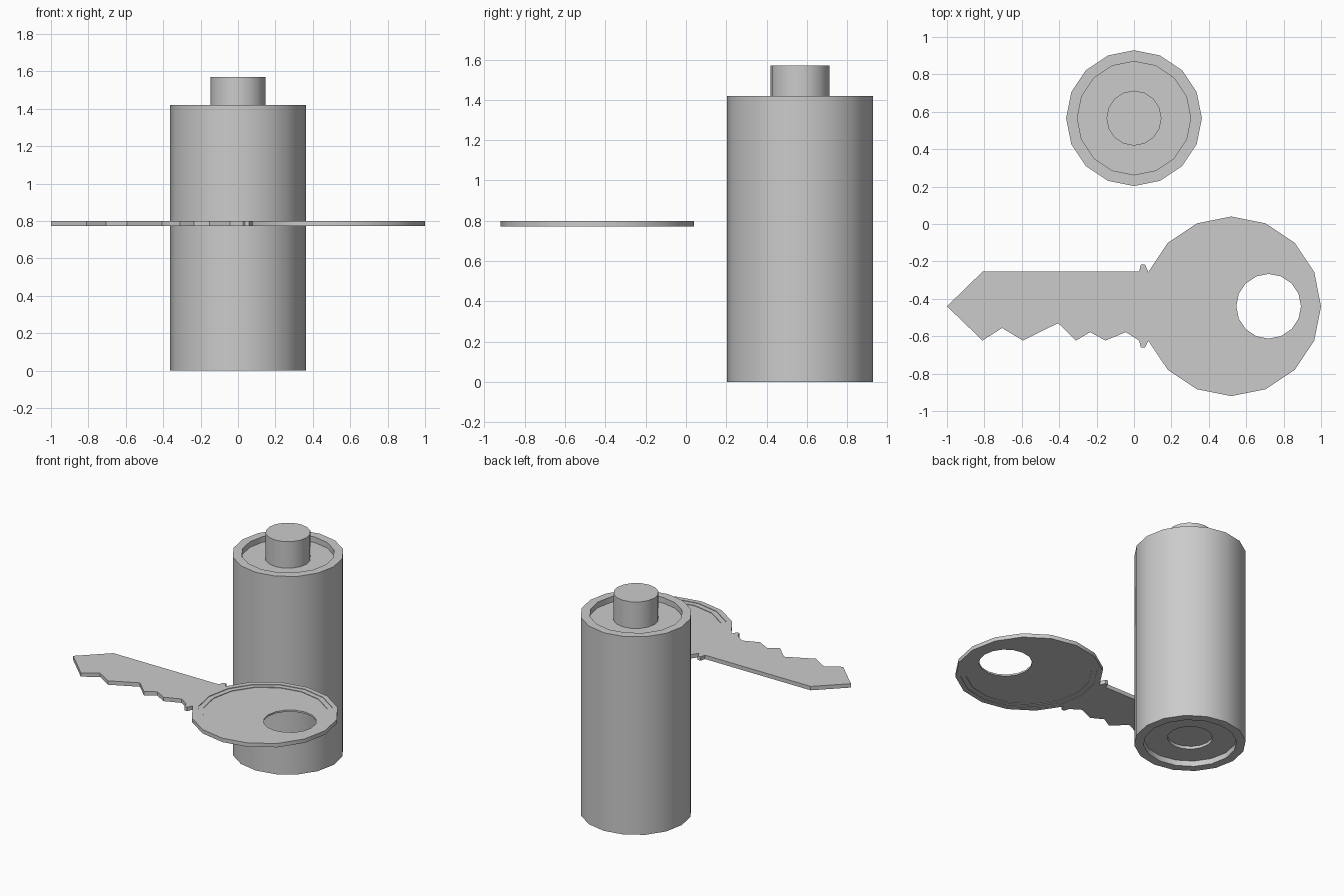
import bpy, bmesh
from math import sin, cos, pi, radians

if "Cube" in bpy.data.objects:
    bpy.data.objects.remove(bpy.data.objects["Cube"])

SIDES = 16


def circle(bm, cx, cy, r, z):
    return [bm.verts.new((cx + r * cos(2 * pi * i / SIDES),
                          cy + r * sin(2 * pi * i / SIDES), z)) for i in range(SIDES)]


def bridge(bm, a, b, skip=()):
    for i in range(SIDES):
        if i not in skip:
            j = (i + 1) % SIDES
            bm.faces.new((a[i], a[j], b[j], b[i]))


def finish(bm, name):
    bmesh.ops.remove_doubles(bm, verts=bm.verts[:], dist=1e-4)
    bmesh.ops.recalc_face_normals(bm, faces=bm.faces[:])
    mesh = bpy.data.meshes.new(name)
    bm.to_mesh(mesh)
    bm.free()
    ob = bpy.data.objects.new(name, mesh)
    bpy.context.collection.objects.link(ob)
    bpy.ops.object.select_all(action='DESELECT')
    ob.select_set(True)
    bpy.context.view_layer.objects.active = ob
    bpy.ops.object.shade_smooth_by_angle(angle=radians(30))
    return ob


# Battery: turned profile (radius, z) from terminal button down to base contact
bm = bmesh.new()
profile = [(0.147, 1.57), (0.147, 1.38), (0.303, 1.38), (0.303, 1.42),
           (0.363, 1.42), (0.363, 0), (0.303, 0), (0.303, 0.04),
           (0.147, 0.04), (0.147, 0.06)]
loops = [circle(bm, 0, 0.566, r, z) for r, z in profile]
for a, b in zip(loops, loops[1:]):
    bridge(bm, a, b)
bm.faces.new(loops[0])
bm.faces.new(loops[-1])
finish(bm, "battery")

# Key bow: closed loop of rings (centre x, radius, z), stepped recess on both sides
KY, BOT, TOP = -0.44, 0.772, 0.80
BX, BR = 0.52, 0.48
half = [(BX, BR, 0), (BX + 0.004, 0.445, 0), (BX + 0.004, 0.445, 0.004),
        (BX + 0.004, 0.41, 0.004), (BX + 0.004, 0.41, 0.008), (0.72, 0.173, 0.008)]
bm = bmesh.new()
rings = [circle(bm, x, KY, r, TOP - d) for x, r, d in half]
rings += [circle(bm, x, KY, r, BOT + d) for x, r, d in reversed(half)]
for a, b in zip(rings, rings[1:]):
    bridge(bm, a, b)
bridge(bm, rings[-1], rings[0], skip=(7, 8))    # left open where the blade joins

# Key blade: outline from upper shoulder around the tip and teeth to lower shoulder
joint = [(BX + BR * cos(k * pi / 8), KY + BR * sin(k * pi / 8)) for k in (9, 8, 7)]
outline = [(0.059, -0.217), (0.037, -0.217), (0.027, -0.255), (-0.81, -0.255),
           (-1.0, -0.44), (-0.81, -0.623), (-0.705, -0.556), (-0.594, -0.623),
           (-0.406, -0.53), (-0.31, -0.623), (-0.235, -0.578), (-0.153, -0.623),
           (-0.043, -0.578), (0.027, -0.623), (0.037, -0.661), (0.059, -0.661)] + joint
top = [bm.verts.new((x, y, TOP)) for x, y in outline]
bot = [bm.verts.new((x, y, BOT)) for x, y in outline]
bm.faces.new(top)
bm.faces.new(bot[::-1])
n = len(outline)
for i in range(n):
    if i not in (n - 3, n - 2):                 # no wall inside the joint
        j = (i + 1) % n
        bm.faces.new((top[i], bot[i], bot[j], top[j]))
finish(bm, "key")
